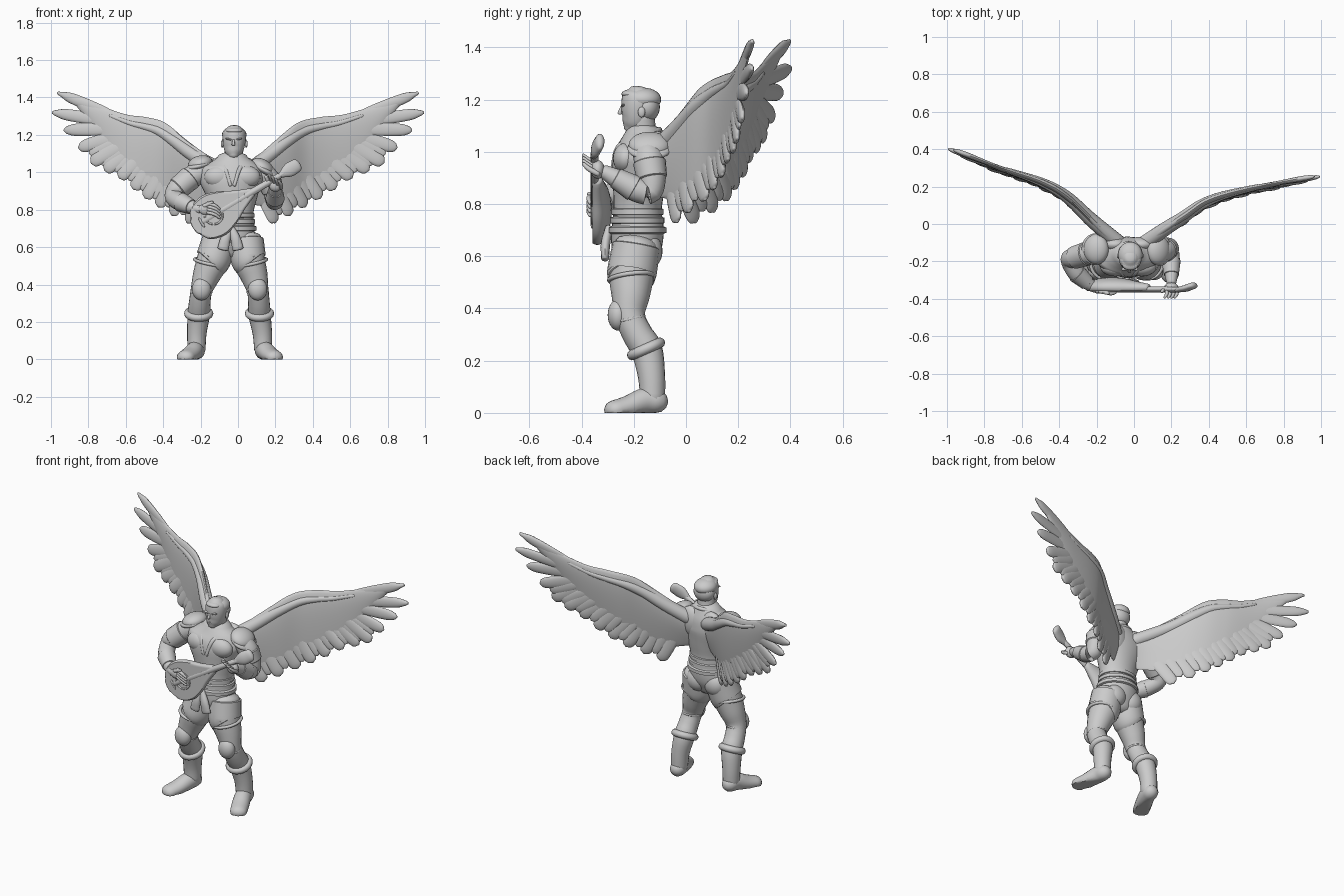
import bpy, bmesh, math
from mathutils import Vector, Matrix

cube = bpy.data.objects.get("Cube")
if cube:
    bpy.data.objects.remove(cube)

stone = bpy.data.materials.new("stone grey")
stone.use_nodes = True
stone.diffuse_color = (.6, .6, .6, 1)
stone.node_tree.nodes["Principled BSDF"].inputs["Base Color"].default_value = (.6, .6, .6, 1)


def finish(name, bm, adjust=None):
    if adjust:
        for v in bm.verts:
            v.co = adjust(v.co)
    bmesh.ops.recalc_face_normals(bm, faces=bm.faces)
    for f in bm.faces:
        f.smooth = True
    for e in bm.edges:
        if len(e.link_faces) == 2 and e.calc_face_angle(0) > .8:
            e.smooth = False
    mesh = bpy.data.meshes.new(name)
    bm.to_mesh(mesh)
    bm.free()
    mesh.materials.append(stone)
    obj = bpy.data.objects.new(name, mesh)
    bpy.context.scene.collection.objects.link(obj)
    return obj


def spline(points, count):
    """Evenly sampled smooth curve through tuples of any length."""
    p = [Vector(q) for q in points]
    p = [p[0] * 2 - p[1]] + p + [p[-1] * 2 - p[-2]]
    out = []
    for k in range(count):
        t = k / (count - 1) * (len(points) - 1)
        i = min(int(t), len(points) - 2)
        t -= i
        a, b, c, d = p[i:i + 4]
        out.append(b + ((c - a) * t + (a * 2 - b * 5 + c * 4 - d) * t ** 2
                        + (b * 3 - a - c * 3 + d) * t ** 3) / 2)
    return out


def skin(name, rings, adjust=None):
    bm = bmesh.new()
    loops = [[bm.verts.new(co) for co in ring] for ring in rings]
    n = len(loops[0])
    for a, b in zip(loops, loops[1:]):
        for i in range(n):
            bm.faces.new((a[i], a[(i + 1) % n], b[(i + 1) % n], b[i]))
    bm.faces.new(loops[0])
    bm.faces.new(loops[-1])
    return finish(name, bm, adjust)


def loft(name, stations, count=16, ref=(0, 1, 0), cap=.5, seg=20, adjust=None):
    """Tube through (x, y, z, width[, depth]); depth is measured along ref."""
    s = spline([q if len(q) == 5 else (*q, q[3]) for q in stations], count)
    centre = [Vector(q[:3]) for q in s]
    rings = []
    for i, q in enumerate(s):
        t = (centre[min(i + 1, count - 1)] - centre[max(i - 1, 0)]).normalized()
        depth = Vector(ref) - t * t.dot(Vector(ref))
        depth.normalize()
        width = t.cross(depth)

        def ring(push, scale):
            c = centre[i] + t * push * cap * min(q[3], q[4])
            return [c + (width * math.cos(a) * q[3] + depth * math.sin(a) * q[4]) * scale
                    for a in (math.tau * k / seg for k in range(seg))]
        ends = [(.5, .87), (.85, .53), (.98, .2)]
        if i == 0:
            rings += [ring(-h, w) for h, w in reversed(ends)]
        rings.append(ring(0, 1))
        if i == count - 1:
            rings += [ring(h, w) for h, w in ends]
    return skin(name, rings, adjust)


def ball(name, loc, size, turn=(0, 0, 0)):
    bm = bmesh.new()
    bmesh.ops.create_uvsphere(bm, u_segments=24, v_segments=14, radius=1)
    obj = finish(name, bm)
    obj.location, obj.scale, obj.rotation_euler = loc, size, turn
    return obj


def hoop(name, loc, radius, thick, turn=(0, 0, 0)):
    circle = [(math.cos(a), math.sin(a)) for a in (math.tau * k / 32 for k in range(33))]
    rot = Matrix.Rotation(turn[0], 3, "X") @ Matrix.Rotation(turn[1], 3, "Y")
    rings = [[Vector(loc) + rot @ Vector((c * (radius + thick * math.cos(b)),
                                          s * (radius + thick * math.cos(b)), thick * math.sin(b)))
              for b in (math.tau * k / 12 for k in range(12))] for c, s in circle]
    return skin(name, rings)


# Torso, belt and open vest
loft("torso", [(-.04, -.19, .57, .09, .07), (-.04, -.19, .63, .125, .095), (-.03, -.185, .7, .12, .1),
               (-.03, -.185, .78, .112, .092), (-.03, -.18, .87, .135, .1), (-.035, -.175, .96, .17, .108),
               (-.03, -.165, 1.02, .16, .095), (-.03, -.16, 1.075, .085, .07)], 28, seg=32)
for z, wide, name in ((.7, .13, "belt"), (.737, .122, "waist_sash"), (.77, .118, "vest_hem")):
    loft(name, [(-.03, -.186, z - .01, wide, wide * .85), (-.03, -.186, z + .01, wide, wide * .85)], 4, cap=.12, seg=32)
hoop("vest_collar", (-.028, -.165, 1.062), .066, .011, (.35, 0))
for side, label in ((-1, "right"), (1, "left")):
    x = -.03 + side * .07
    ball(label + "_chest", (x, -.23, .975), (.08, .05, .06))
    ball(label + "_shoulder_blade", (x, -.11, .99), (.075, .042, .09))
    ball(label + "_buttock", (-.04 + side * .06, -.145, .62), (.068, .055, .07))
    loft(label + "_lapel", [(-.03 + side * .06, -.215, 1.05, .014, .01), (-.03 + side * .035, -.264, 1.01, .012, .01),
                            (-.03 + side * .01, -.28, .93, .01, .01)], 10, seg=10)
    loft(label + "_sash_tail", [(-.04, -.295, .71, .016, .014), (-.04 + side * .025, -.308, .65, .026, .018),
                                (-.04 + side * .04, -.31, .59, .03, .015)], 10, seg=12)

# Head
loft("neck", [(-.03, -.15, 1.03, .066), (-.025, -.165, 1.08, .052), (-.02, -.17, 1.14, .05)], 8)
loft("head", [(-.024, -.212, 1.084, .026, .028), (-.024, -.203, 1.104, .044, .044), (-.022, -.19, 1.135, .056, .058),
              (-.02, -.182, 1.18, .062, .066), (-.02, -.178, 1.215, .058, .064), (-.02, -.175, 1.23, .042, .046)], 18, seg=28)
ball("hair_top", (-.02, -.165, 1.201), (.0655, .07, .045))
ball("hair_back", (-.02, -.15, 1.172), (.0645, .05, .058))
ball("hair_front", (-.02, -.215, 1.222), (.044, .032, .016))
loft("nose", [(-.024, -.246, 1.172, .006), (-.025, -.254, 1.147, .009)], 5, seg=10)
ball("mouth", (-.024, -.237, 1.118), (.017, .007, .004))
for side, label in ((-1, "right"), (1, "left")):
    ball(label + "_ear", (-.02 + side * .064, -.17, 1.152), (.008, .014, .02))
    ball(label + "_brow", (-.023 + side * .026, -.241, 1.177), (.02, .009, .005), (0, -side * .2, 0))

# Legs, boots and knee pads
leg = [(-.19, .64, .085), (-.207, .54, .088), (-.212, .45, .074), (-.215, .37, .058),
       (-.185, .3, .058), (-.15, .24, .06), (-.132, .14, .052), (-.128, .05, .048)]
across = {"right": (-.1, -.13, -.168, -.195, -.205, -.21, -.22, -.222),
          "left": (.045, .055, .085, .105, .112, .115, .13, .135)}
for label, xs in across.items():
    side = 1 if label == "left" else -1
    path = [(x, *rest) for x, rest in zip(xs, leg)]
    loft(label + "_leg", path, 28)
    loft(label + "_breeches", [(*p[:3], p[3] + .007) for p in path[:2]]
         + [((path[1][0] + path[2][0]) / 2, -.21, .515, .089)], 10, cap=.1)
    hoop(label + "_thigh_band", ((xs[1] + xs[2]) / 2, -.21, .518), .084, .009, (.12, -side * .2))
    hoop(label + "_boot_cuff", (xs[5], -.153, .245), .058, .02, (.42, 0))
    hoop(label + "_knee_strap", (xs[3], -.213, .36), .054, .006, (.2, 0))
    ball(label + "_knee_pad", (xs[3], -.26, .375), (.051, .04, .06))
    foot = xs[7]
    loft(label + "_foot", [(foot, -.115, .045, .046), (foot + side * .01, -.16, .045, .048, .05),
                           (foot + side * .035, -.22, .025, .05, .042), (foot + side * .06, -.275, .012, .048, .036)],
         14, ref=(0, 0, 1), cap=1, adjust=lambda v: Vector((v.x, v.y, max(v.z, 0))))

# Arms
right_arm = [(-.18, -.15, 1.01, .06), (-.255, -.16, .97, .06), (-.32, -.18, .915, .056), (-.345, -.195, .87, .047),
             (-.305, -.265, .84, .048), (-.25, -.315, .815, .037), (-.2, -.345, .8, .025)]
left_arm = [(.12, -.15, 1.01, .058), (.168, -.14, .96, .058), (.185, -.13, .9, .053), (.195, -.14, .845, .046),
            (.198, -.2, .86, .047), (.2, -.27, .9, .036), (.2, -.315, .925, .026)]
for label, arm in (("right", right_arm), ("left", left_arm)):
    loft(label + "_arm", arm, 28)
    loft(label + "_sleeve", [(*p[:3], p[3] + .005) for p in arm[1:3]], 8, cap=.2)
    loft(label + "_bracer", [(*p[:3], p[3] + .004) for p in arm[4:6]], 8, cap=.1)

# Hands with fingers
ball("right_palm", (-.175, -.355, .8), (.038, .016, .028), (0, .2, .2))
ball("left_palm", (.2, -.338, .932), (.036, .026, .036))
for i in range(4):
    z = .775 + i * .016
    loft("right_finger", [(-.16, -.362, z + .01, .01), (-.125, -.373, z, .009), (-.1, -.368, z - .018, .007)], 8, cap=1, seg=10)
    x, drop = .175 + i * .018, i * .011
    loft("left_finger", [(x, -.34, .95 - drop, .011), (x, -.372, .968 - drop, .01), (x - .01, -.392, .986 - drop, .007)],
         8, cap=1, seg=10)
loft("right_thumb", [(-.18, -.36, .82, .012), (-.14, -.37, .838, .009)], 6, cap=1, seg=10)
loft("left_thumb", [(.17, -.34, .93, .012), (.15, -.36, .975, .009)], 6, cap=1, seg=10)

# Shoulder pads in two layers
for label, loc, tilt in (("right", (-.202, -.135, 1.045), -.25), ("left", (.13, -.14, 1.025), .55)):
    ball(label + "_shoulder_pad", loc, (.068, .08, .044), (0, tilt, 0))
    rim = Vector(loc) + Vector((math.copysign(.006, loc[0]), 0, -.012))
    ball(label + "_shoulder_rim", rim, (.075, .085, .026), (0, tilt, 0))

# Lute: bowl, neck, head and fittings along a sloping axis
slope = math.radians(31)


def along(u, y=-.34):
    return (-.13 + u * math.cos(slope), y, .77 + u * math.sin(slope))


bowl = [(-.118, .045, .03), (-.08, .1, .045), (0, .122, .055), (.08, .1, .05), (.16, .058, .035), (.24, .024, .02)]
loft("lute_bowl", [(*along(u), w, d) for u, w, d in bowl], 24, cap=.4, seg=32,
     adjust=lambda v: Vector((v.x, max(v.y, -.358), v.z)))
loft("lute_neck", [(*along(.2, -.348), .02, .014), (*along(.45, -.348), .015, .012)], 6)
loft("lute_head", [(*along(.42, -.352), .016, .013), (*along(.47, -.345), .038, .018),
                   (*along(.52, -.33), .036, .018)], 10, cap=1)
hoop("sound_hole_ring", along(0, -.358), .048, .005, (math.pi / 2, 0))
loft("lute_strings", [(*along(-.07, -.362), .012, .003), (*along(.44, -.362), .008, .003)], 4, seg=8)
ball("lute_bridge", along(-.075, -.36), (.008, .006, .03), (0, -slope, 0))

# Wings: a smooth covert surface with flight feathers lying in the same curved sheet
lead = [(.04, 1.03), (.2, 1.17), (.32, 1.265), (.44, 1.295), (.57, 1.31), (.76, 1.365), (.9, 1.405)]
trail = [(.05, .83), (.2, .82), (.34, .89), (.48, .975), (.61, 1.07), (.72, 1.19), (.89, 1.385)]
tips = [(.965, 1.425), (.993, 1.32), (.93, 1.225), (.85, 1.13), (.78, 1.05), (.7, 1.01), (.61, .97),
        (.52, .91), (.44, .86), (.36, .815), (.28, .77), (.2, .73)]
roots = [(.6, 1.285), (.62, 1.24), (.58, 1.18), (.48, 1.12), (.36, 1.06), (.24, 1), (.1, .95)]
sweep = {"left": [(0, -.12), (.1, -.05), (.27, .05), (.4, .13), (.62, .19), (1, .25)],
         "right": [(0, -.12), (.13, -.05), (.34, .14), (.5, .23), (.72, .3), (1, .4)]}

for label, bend in sweep.items():
    side = 1 if label == "left" else -1
    curve = spline(bend, 80)

    def place(p, lift=0):
        x, z = p
        if side < 0:
            x += .7 * x * (1 - x) ** 3
        i = max(k for k in range(79) if curve[k][0] <= x)
        (x0, y0), (x1, y1) = curve[i], curve[i + 1]
        height = y0 + (y1 - y0) * (x - x0) / (x1 - x0)
        return Vector((side * x, height - .08 * (1.3 - z) + lift, z))

    def facing(p):
        """Direction at right angles to the wing sheet."""
        here = place(p)
        return (place(p + Vector((.04, 0))) - here).cross(place(p + Vector((0, .04))) - here).normalized()

    rings = []
    rows = 44
    for k, (a, b) in enumerate(zip(spline(lead, rows), spline(trail, rows))):
        thick = .015 + .036 * (1 - k / rows) ** 1.5
        ring = []
        for j in range(28):
            angle = math.tau * j / 28
            s = (1 - math.cos(angle)) / 2
            ring.append(place(a.lerp(b, s), thick * math.sin(angle) * (1 - .7 * s)))
        rings.append(ring)
    skin(label + "_wing_coverts", rings)

    # Rounded arm of the wing just inside its leading edge
    arm = [a.lerp(b, .16) for a, b in zip(spline(lead, 9), spline(trail, 9))][:7]
    loft(label + "_wing_arm", [(*place(p), .042 - .005 * k, .042 - .0045 * k) for k, p in enumerate(arm)], 24)

    # Long feathers, then narrow ones filling the gaps between them
    for name, count, reach, depth in (("_flight_feather", len(tips), 1, .014), ("_filler_feather", 2 * len(tips) - 1, .88, .011)):
        for k, (root, tip) in enumerate(zip(spline(roots, count), spline(tips, count))):
            if reach < 1 and (k % 2 == 0 or k < 7):
                continue
            outer = max(0, 1 - 3 * k / count)
            wide = (.038 - .01 * outer) * reach
            blunt = .03 - .017 * outer
            shape = [(0, .016, .004), (.35, wide, .009), (.78, wide, depth), (.94, blunt * reach, depth * .8), (.995, .008, .006)]
            loft(label + name, [(*place(root.lerp(tip, t * reach), .003 * (k % 2)), w, d) for t, w, d in shape],
                 18, ref=facing(root.lerp(tip, .7)), cap=.5, seg=14)
